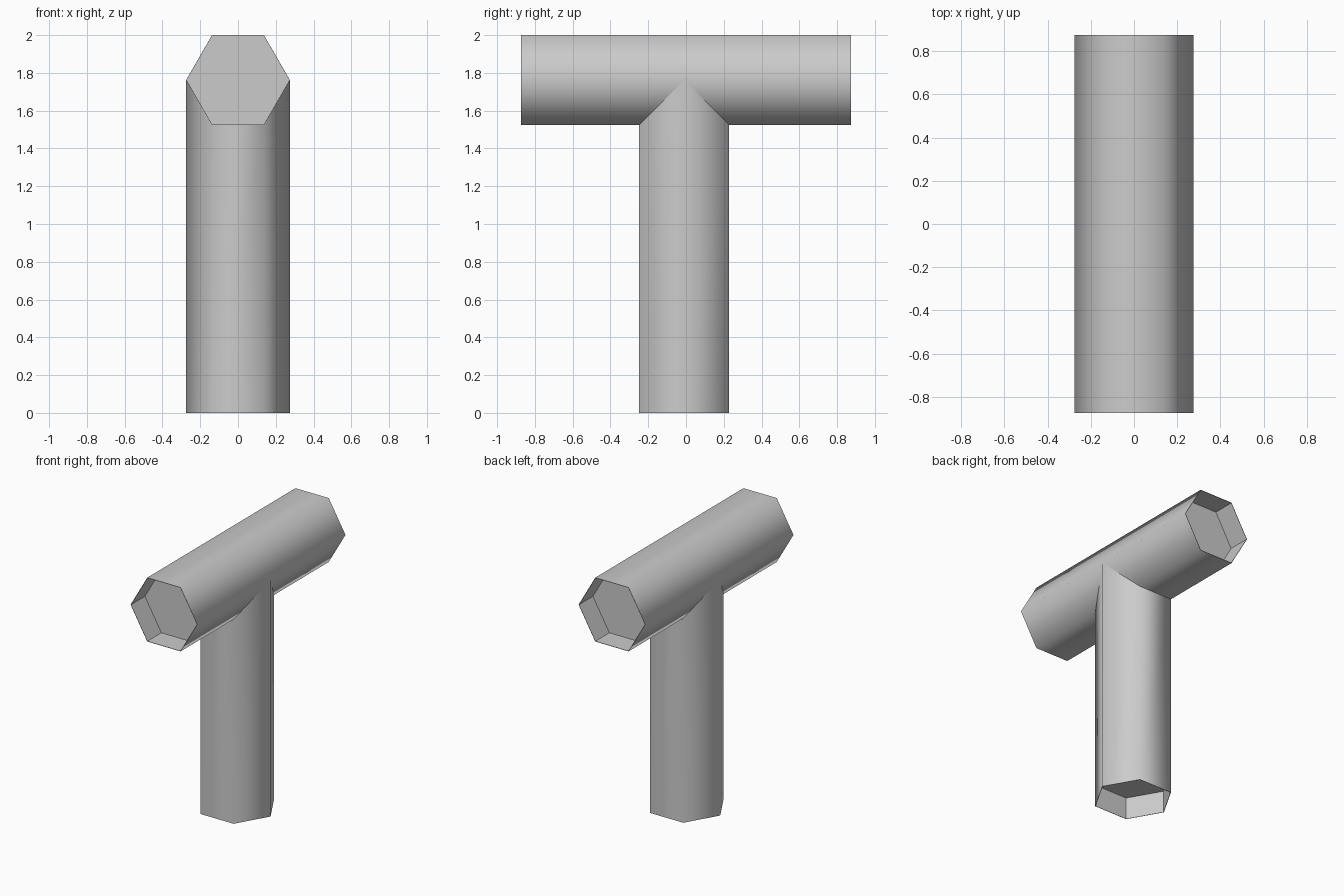
import bpy
import bmesh
from math import cos, sin, pi
from mathutils import Matrix

cube = bpy.data.objects.get("Cube")
if cube:
    bpy.data.objects.remove(cube)

R = 0.275            # hexagon corner radius
FLAT = R * cos(pi / 6)
AXIS_Z = 2 - FLAT    # height of the crossbar axis
HALF = 0.873         # half length of the crossbar
DEPTH = 0.165        # recess of the end caps
RIM = 0.003          # wall thickness at the open ends

grey = bpy.data.materials.new("plain grey")
grey.use_nodes = True
colour = (0.6, 0.6, 0.6, 1)
grey.diffuse_color = colour
grey.node_tree.nodes["Principled BSDF"].inputs["Base Color"].default_value = colour


def hex_ring(bm, radius, height):
    """Hexagon of vertices; height is a function of x."""
    points = [(radius * cos(i * pi / 3), radius * sin(i * pi / 3)) for i in range(6)]
    return [bm.verts.new((x, y, height(x))) for x, y in points]


def bridge(bm, a, b, smooth):
    for i in range(6):
        j = (i + 1) % 6
        bm.faces.new((a[i], a[j], b[j], b[i])).smooth = smooth


def recess(bm, ring, z, inward):
    """Sink a flat cap into an open end."""
    lip = hex_ring(bm, R - RIM, lambda x: z)
    floor = hex_ring(bm, R - RIM, lambda x: z + inward)
    bridge(bm, ring, lip, False)
    bridge(bm, lip, floor, False)
    bm.faces.new(floor)
    for i in range(6):
        for a, b in ((ring[i], ring[i - 1]), (lip[i], lip[i - 1]), (lip[i], floor[i])):
            bm.edges.get((a, b)).smooth = False


def finish(bm, name, matrix):
    bmesh.ops.recalc_face_normals(bm, faces=bm.faces)
    bm.transform(matrix)
    mesh = bpy.data.meshes.new(name)
    bm.to_mesh(mesh)
    bm.free()
    mesh.materials.append(grey)
    bpy.context.collection.objects.link(bpy.data.objects.new(name, mesh))


# Crossbar: hexagonal tube along y, recessed at both ends
bm = bmesh.new()
back = hex_ring(bm, R, lambda x: -HALF)
front = hex_ring(bm, R, lambda x: HALF)
bridge(bm, back, front, True)
recess(bm, back, -HALF, DEPTH)
recess(bm, front, HALF, -DEPTH)
finish(bm, "crossbar", Matrix.Translation((0, 0, AXIS_Z)) @ Matrix.Rotation(pi / 2, 4, "X"))

# Post: hexagonal tube whose top is notched to fit the crossbar's underside
bm = bmesh.new()
foot = hex_ring(bm, R, lambda x: 0)
top = hex_ring(bm, R, lambda x: AXIS_Z - (R - abs(x)) * FLAT / (R / 2))
bridge(bm, foot, top, True)
recess(bm, foot, 0, DEPTH)
# close the notch with three strips so the post is solid
for ring in ((0, 1, 5), (1, 2, 4, 5), (2, 3, 4)):
    bm.faces.new([top[i] for i in ring])
for i in range(6):
    bm.edges.get((top[i], top[i - 1])).smooth = False
finish(bm, "post", Matrix.Translation((0, -0.01, 0)))
